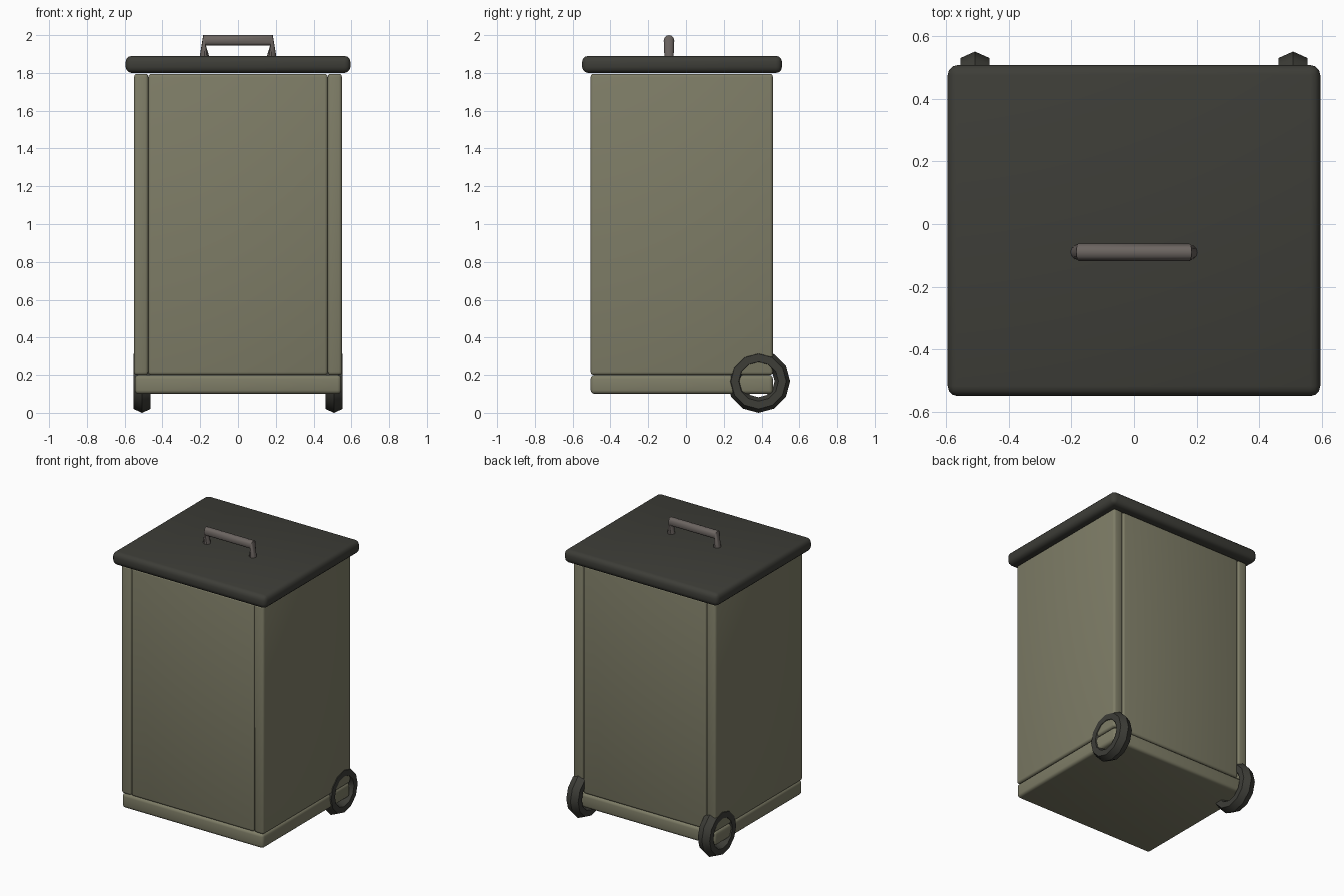
import bpy, bmesh, math
from mathutils import Vector

if "Cube" in bpy.data.objects:
    bpy.data.objects.remove(bpy.data.objects["Cube"], do_unlink=True)


def material(name, rgb):
    m = bpy.data.materials.new(name)
    m.use_nodes = True
    m.diffuse_color = (*rgb, 1)
    m.node_tree.nodes["Principled BSDF"].inputs["Base Color"].default_value = (*rgb, 1)
    return m


OLIVE = material("olive body", (0.21, 0.205, 0.135))
DARK = material("dark lid and tyre", (0.047, 0.047, 0.039))
GREY = material("warm grey handle", (0.15, 0.13, 0.12))


def finish(name, bm, mat):
    bmesh.ops.recalc_face_normals(bm, faces=bm.faces)
    mesh = bpy.data.meshes.new(name)
    bm.to_mesh(mesh)
    bm.free()
    mesh.materials.append(mat)
    ob = bpy.data.objects.new(name, mesh)
    bpy.context.collection.objects.link(ob)
    bpy.ops.object.select_all(action="DESELECT")
    ob.select_set(True)
    bpy.context.view_layer.objects.active = ob
    bpy.ops.object.shade_smooth_by_angle(angle=math.radians(40))
    return ob


def rounded_box(name, low, high, bevel, mat):
    low, high = Vector(low), Vector(high)
    bm = bmesh.new()
    bmesh.ops.create_cube(bm, size=1)
    for v in bm.verts:
        v.co = (low + high) / 2 + v.co * (high - low)
    bmesh.ops.bevel(bm, geom=bm.edges[:], offset=bevel, segments=3,
                    profile=0.5, affect="EDGES")
    return finish(name, bm, mat)


def bridge(bm, a, b):
    for i in range(len(a)):
        j = (i + 1) % len(a)
        bm.faces.new((a[i], a[j], b[j], b[i]))


# Body: base tray, two side walls, panels between them
FRONT, BACK, WALL = -0.505, 0.46, 0.075
BOTTOM, TOP, HALF = 0.2, 1.795, 0.55
INNER = HALF - WALL
rounded_box("base", (-0.546, FRONT, 0.1), (0.546, BACK, BOTTOM), 0.02, OLIVE)
for side, x0 in (("left", INNER), ("right", -HALF)):
    rounded_box(side + "_wall", (x0, FRONT, BOTTOM), (x0 + WALL, BACK, TOP), 0.016, OLIVE)
for side, y0 in (("front", FRONT), ("back", BACK - WALL)):
    rounded_box(side + "_panel", (-INNER, y0, BOTTOM), (INNER, y0 + WALL, TOP), 0.016, OLIVE)

# Lid
rounded_box("lid", (-0.595, -0.55, 1.8), (0.595, 0.508, 1.89), 0.032, DARK)


# Ring-shaped wheels with a six-sided tyre section
def wheel(name, x):
    bm = bmesh.new()
    rings = []
    for i in range(12):
        a = math.tau * i / 12
        ring = []
        for k in range(6):
            t = math.tau * k / 6
            r = 0.126 + 0.041 * math.cos(t)
            ring.append(bm.verts.new((x + 0.053 * math.sin(t),
                                      0.384 + r * math.cos(a), 0.167 + r * math.sin(a))))
        rings.append(ring)
    for i in range(12):
        bridge(bm, rings[i - 1], rings[i])
    ob = finish(name, bm, DARK)
    ob.data.shade_smooth()


wheel("left_wheel", 0.508)
wheel("right_wheel", -0.508)

# Handle: one tube of rings, from foot to bar to foot
bm = bmesh.new()
rings = []
for x, z, ux, uz, depth in ((-0.177, 1.88, -0.027, 0, 0.024),
                            (-0.177, 1.972, -0.007, 0.028, 0.028),
                            (0.177, 1.972, 0.007, 0.028, 0.028),
                            (0.177, 1.88, 0.027, 0, 0.024)):
    ring = []
    for k in range(12):
        t = math.tau * k / 12
        c = math.cos(t)
        ring.append(bm.verts.new((x + ux * c, -0.09 + depth * math.sin(t), z + uz * c)))
    rings.append(ring)
for a, b in zip(rings, rings[1:]):
    bridge(bm, a, b)
bm.faces.new(rings[0])
bm.faces.new(rings[-1])
finish("lid_handle", bm, GREY)
